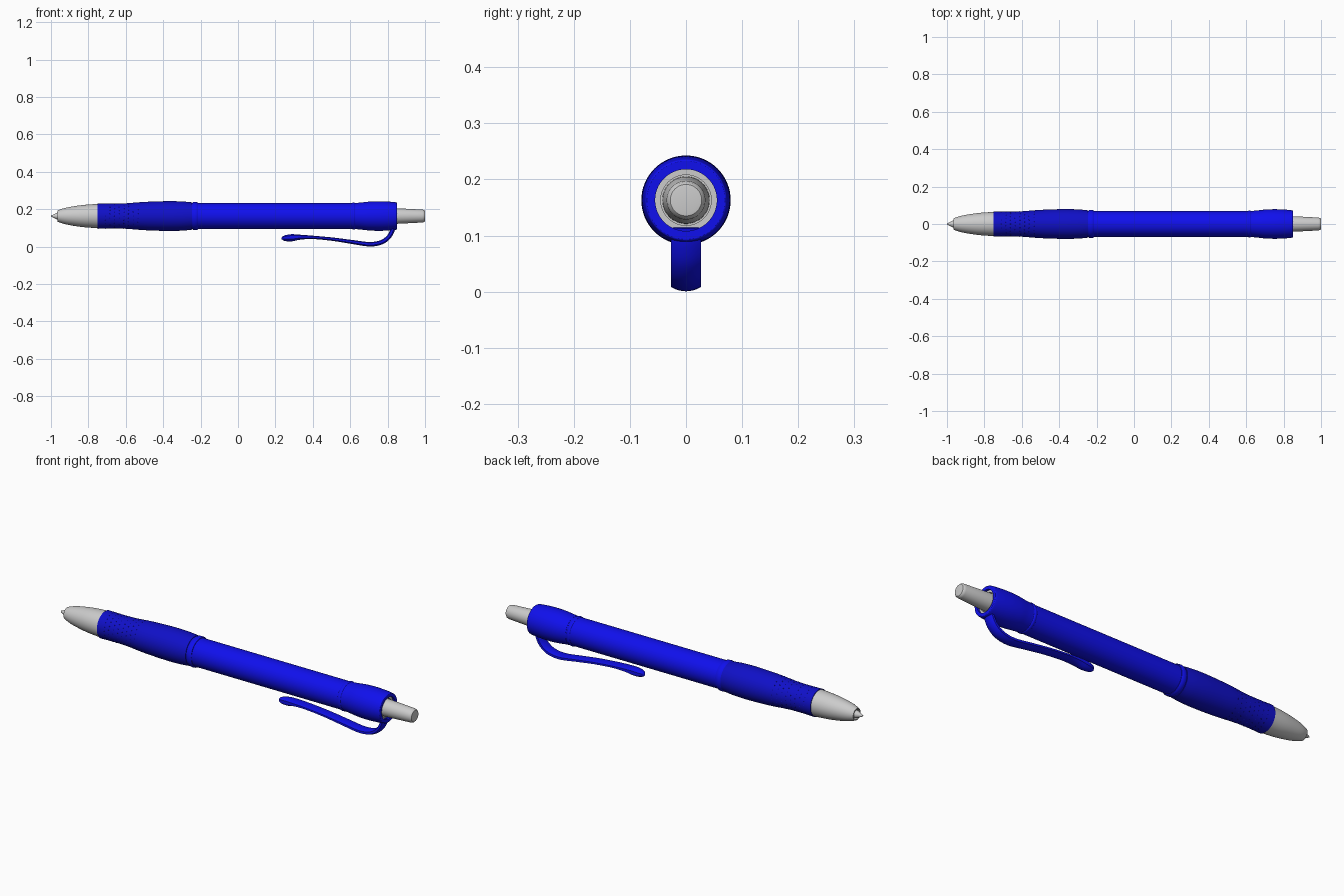
import bpy, bmesh, math
from mathutils import Vector

if "Cube" in bpy.data.objects:
    bpy.data.objects.remove(bpy.data.objects["Cube"])

AXIS_Z = 0.163
SEG = 64


def material(name, color):
    m = bpy.data.materials.new(name)
    m.diffuse_color = color
    m.use_nodes = True
    m.node_tree.nodes["Principled BSDF"].inputs["Base Color"].default_value = m.diffuse_color
    return m


blue = material("blue_plastic", (0.005, 0.005, 0.85, 1))
rubber = material("blue_rubber", (0.005, 0.005, 0.58, 1))


def spline(pts, n=5):
    """Catmull-Rom through points of any dimension."""
    out = []
    for i in range(len(pts) - 1):
        p = [pts[max(i - 1, 0)], pts[i], pts[i + 1], pts[min(i + 2, len(pts) - 1)]]
        for k in range(n):
            t = k / n
            out.append(tuple(
                0.5 * (2 * b + (c - a) * t + (2 * a - 5 * b + 4 * c - d) * t * t
                       + (3 * b - a - 3 * c + d) * t ** 3)
                for a, b, c, d in zip(*p)))
    return out + [tuple(pts[-1])]


def finish(name, bm, mat=None):
    bmesh.ops.remove_doubles(bm, verts=bm.verts, dist=1e-5)
    bmesh.ops.recalc_face_normals(bm, faces=bm.faces)
    me = bpy.data.meshes.new(name)
    bm.to_mesh(me)
    bm.free()
    ob = bpy.data.objects.new(name, me)
    bpy.context.collection.objects.link(ob)
    if mat:
        me.materials.append(mat)
    bpy.ops.object.select_all(action='DESELECT')
    ob.select_set(True)
    bpy.context.view_layer.objects.active = ob
    bpy.ops.object.shade_smooth_by_angle(angle=math.radians(35))
    return ob


def skin(bm, rings):
    for a, b in zip(rings, rings[1:]):
        n = len(a)
        for i in range(n):
            j = (i + 1) % n
            bm.faces.new((a[i], a[j], b[j], b[i]))


def lathe(name, profile, mat=None):
    """Revolve (x, radius) points around the pen axis."""
    bm = bmesh.new()
    rings = []
    for x, r in profile:
        r = max(r, 1e-7)
        rings.append([bm.verts.new((x, r * math.cos(a), AXIS_Z + r * math.sin(a)))
                      for a in (2 * math.pi * i / SEG for i in range(SEG))])
    skin(bm, rings)
    return finish(name, bm, mat)


# Metal nose and writing point
nose = spline([(-0.965, 0.030), (-0.93, 0.042), (-0.88, 0.052), (-0.82, 0.060), (-0.745, 0.065)])
lathe("nose_cone", [(-0.95, 0), (-0.95, 0.024), (-0.965, 0.025)] + nose + [(-0.745, 0)])
lathe("writing_point", [(-0.94, 0), (-0.94, 0.019), (-0.968, 0.018), (-0.994, 0.005),
                        (-0.999, 0.003), (-1.0, 0)])

# Rubber grip
grip = spline([(-0.75, 0.068), (-0.68, 0.0665), (-0.60, 0.068), (-0.50, 0.0755),
               (-0.38, 0.0795), (-0.30, 0.078), (-0.245, 0.073)], 6)
lathe("grip", [(-0.75, 0)] + grip + [(-0.245, 0)], rubber)

# Low bumps on the grip, in staggered rings
bm = bmesh.new()
for row in range(8):
    x = -0.71 + row * 0.025
    r = next(b[1] + (a[1] - b[1]) * (b[0] - x) / (b[0] - a[0])
             for a, b in zip(grip, grip[1:]) if a[0] <= x <= b[0])
    for i in range(20):
        a = 2 * math.pi * (i + 0.5 * (row % 2)) / 20
        new = bmesh.ops.create_icosphere(bm, subdivisions=1, radius=0.004)["verts"]
        off = Vector((x, (r - 0.0025) * math.cos(a), AXIS_Z + (r - 0.0025) * math.sin(a)))
        bmesh.ops.translate(bm, verts=new, vec=off)
finish("grip_bumps", bm, rubber)

# Barrel and its two rounded rings
lathe("barrel", [(-0.25, 0), (-0.25, 0.069), (0.635, 0.069), (0.635, 0)], blue)
for name, x, half, r in (("grip_ring", -0.229, 0.015, 0.0755), ("cap_ring", 0.618, 0.009, 0.0725)):
    lathe(name, [(x - half, 0.06), (x - half, r - 0.004), (x - half * 0.6, r - 0.001), (x, r),
                 (x + half * 0.6, r - 0.001), (x + half, r - 0.004), (x + half, 0.06)], blue)

# Cap with open, recessed end
cap = spline([(0.632, 0.070), (0.66, 0.0725), (0.70, 0.077), (0.75, 0.079),
              (0.80, 0.0775), (0.843, 0.0735), (0.85, 0.070)])
lathe("cap", [(0.632, 0)] + cap + [(0.85, 0.055), (0.82, 0.055), (0.82, 0)], blue)

# Grey sleeve and push button
lathe("button_sleeve", [(0.81, 0), (0.81, 0.0552), (0.838, 0.0552), (0.838, 0.045), (0.825, 0.045), (0.825, 0)])
lathe("push_button", [(0.815, 0), (0.815, 0.0425), (0.85, 0.0415), (0.985, 0.0345),
                      (0.994, 0.0325), (0.999, 0.028), (1.0, 0.022), (1.0, 0)])

# Clip: swept strip given as x, z, half width, half thickness
path = spline([(0.832, 0.115, 0.027, 0.012), (0.825, 0.085, 0.027, 0.012),
               (0.805, 0.050, 0.027, 0.012), (0.765, 0.022, 0.027, 0.012),
               (0.70, 0.0125, 0.027, 0.012), (0.60, 0.026, 0.027, 0.0105),
               (0.50, 0.040, 0.027, 0.009), (0.40, 0.049, 0.027, 0.009),
               (0.335, 0.050, 0.027, 0.013), (0.29, 0.047, 0.026, 0.019),
               (0.26, 0.045, 0.022, 0.017), (0.242, 0.044, 0.014, 0.012),
               (0.233, 0.043, 0.003, 0.004)])
bm = bmesh.new()
rings = []
steps = [i / 4 - 1 for i in range(9)]
for i, (x, z, w, t) in enumerate(path):
    a, b = path[max(i - 1, 0)], path[min(i + 1, len(path) - 1)]
    d = Vector((b[0] - a[0], 0, b[1] - a[1])).normalized()
    out = Vector((d.z, 0, -d.x))          # points to the barrel side along the strip
    section = [(s, -t * (1 - 0.65 * s * s)) for s in steps]
    section += [(s, t * (1 - 0.4 * s * s)) for s in reversed(steps)]
    rings.append([bm.verts.new(Vector((x, s * w, z)) + out * n) for s, n in section])
skin(bm, rings)
bm.faces.new(rings[0])
bm.faces.new(rings[-1])
finish("clip", bm, blue)
